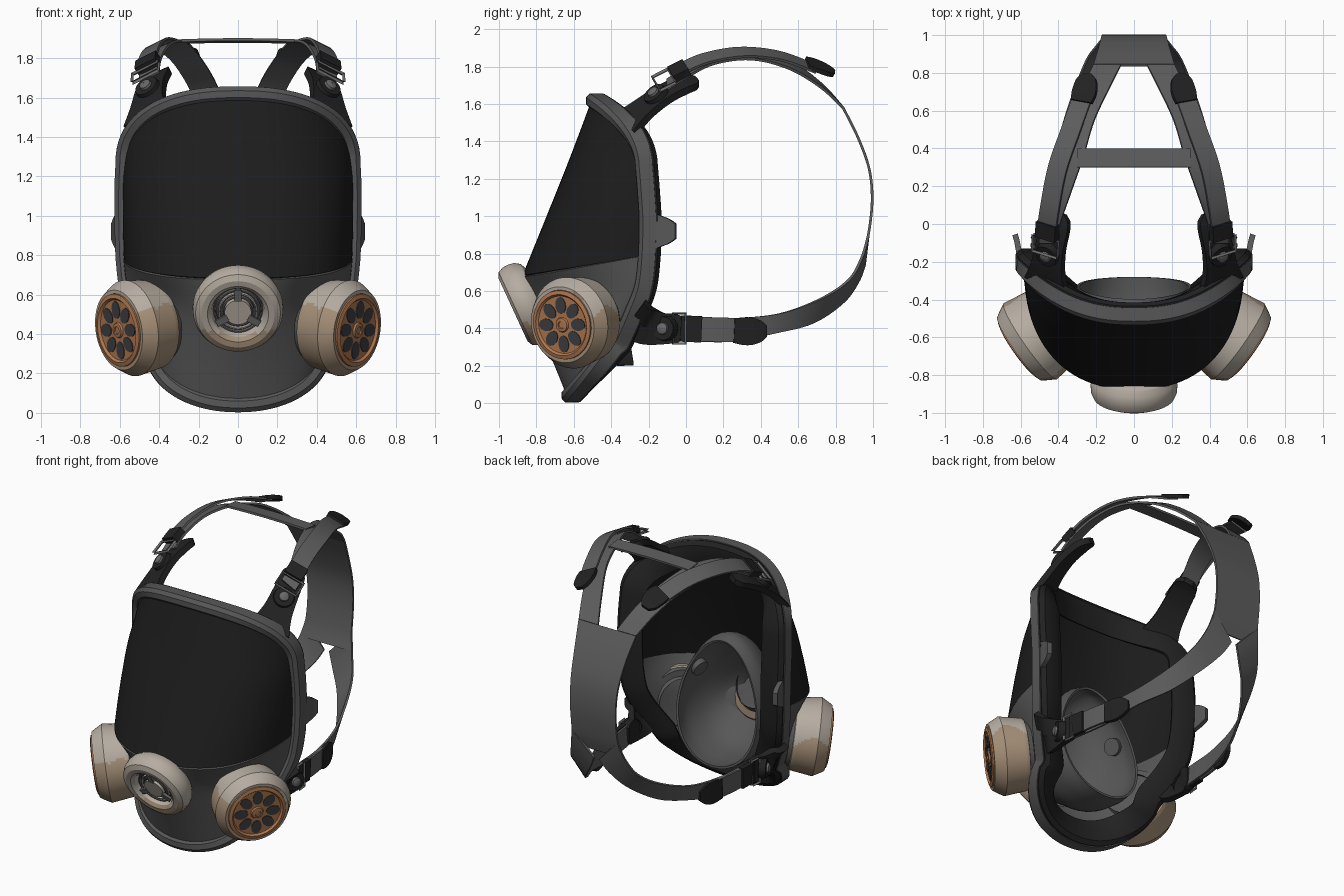
import bpy, math
from mathutils import Vector, Matrix

if "Cube" in bpy.data.objects:
    bpy.data.objects.remove(bpy.data.objects["Cube"], do_unlink=True)


def material(name, r, g, b):
    m = bpy.data.materials.new(name)
    m.use_nodes = True
    m.diffuse_color = (r, g, b, 1)
    bsdf = m.node_tree.nodes["Principled BSDF"]
    bsdf.inputs["Base Color"].default_value = (r, g, b, 1)
    bsdf.inputs["Roughness"].default_value = 0.6
    return m


VISOR = material("visor black", .012, .012, .012)
BLACK = material("black rubber", .016, .016, .016)
GREY = material("grey rubber", .095, .095, .095)
STRAP = material("strap grey", .11, .11, .11)
METAL = material("dark metal", .14, .14, .14)
CREAM = material("cream paint", .47, .42, .36)
TAN = material("worn tan", .38, .28, .19)
ORANGE = material("orange grille", .44, .19, .08)
HOLE = material("dark opening", .05, .05, .055)


def smooth(pts, n=6):
    """Catmull-Rom interpolation of tuples of any length."""
    out = []
    for i in range(len(pts) - 1):
        a, b, c, d = (pts[max(i - 1, 0)], pts[i], pts[i + 1], pts[min(i + 2, len(pts) - 1)])
        for j in range(n):
            t = j / n
            out.append(tuple(q + .5 * t * (r - p + t * (2 * p - 5 * q + 4 * r - s + t * (3 * (q - r) + s - p)))
                             for p, q, r, s in zip(a, b, c, d)))
    return out + [tuple(pts[-1])]


def grid(name, rows, mats, wrap_u=False, wrap_v=False, mirror=False, thick=0, wire=0, rule=None):
    """Skin a grid of points, with optional thickness and mirrored copy."""
    nu, nv = len(rows), len(rows[0])
    faces = [(i * nv + j, i * nv + (j + 1) % nv, (i + 1) % nu * nv + (j + 1) % nv, (i + 1) % nu * nv + j)
             for i in range(nu if wrap_u else nu - 1) for j in range(nv if wrap_v else nv - 1)]
    me = bpy.data.meshes.new(name)
    me.from_pydata([tuple(p) for r in rows for p in r], [], faces)
    me.validate()
    ob = bpy.data.objects.new(name, me)
    bpy.context.collection.objects.link(ob)
    for m in mats:
        me.materials.append(m)
    if rule:
        for f in me.polygons:
            f.material_index = rule(f.center)
    bpy.ops.object.select_all(action='DESELECT')
    ob.select_set(True)
    bpy.context.view_layer.objects.active = ob
    bpy.ops.object.mode_set(mode='EDIT')
    bpy.ops.mesh.select_all(action='SELECT')
    bpy.ops.mesh.normals_make_consistent(inside=False)
    bpy.ops.object.mode_set(mode='OBJECT')
    if thick:
        s = ob.modifiers.new("thickness", 'SOLIDIFY')
        s.thickness, s.offset = thick, 0
    if wire:
        ob.modifiers.new("frame", 'WIREFRAME').thickness = wire
    if mirror:
        ob.modifiers.new("mirror", 'MIRROR').use_mirror_merge = False
    bpy.ops.object.convert(target='MESH')
    bpy.ops.object.shade_smooth_by_angle(angle=math.radians(28))
    return ob


def frame(origin, axis):
    return Matrix.Translation(origin) @ Vector(axis).to_track_quat('Z', 'Y').to_matrix().to_4x4()


def revolve(name, profile, m, mats, seg=48, mirror=False, rule=None):
    """Turn (radius, height) pairs round the local z of matrix m."""
    rows = [[m @ Vector((max(r, .0005) * math.cos(2 * math.pi * k / seg), max(r, .0005) * math.sin(2 * math.pi * k / seg), h))
             for k in range(seg)] for r, h in profile]
    return grid(name, rows, mats, wrap_v=True, mirror=mirror, rule=rule)


def disc(r, h, t):
    return [(0, h), (r, h), (r, h + t), (0, h + t)]


def ribbon(name, pts, mat, thick=.018, k=1, n=6, wire=0, lift=0):
    """Mirrored band along (x, y, z, width) points, facing away from the head."""
    pts = smooth(pts, n)
    rows = []
    for i, p in enumerate(pts):
        c = Vector(p[:3])
        t = Vector(pts[min(i + 1, len(pts) - 1)][:3]) - Vector(pts[max(i - 1, 0)][:3])
        out = Vector((c.x, c.y - .35, k * (c.z - 1.1))).normalized()
        side = t.cross(out).normalized() * p[3] / 2
        c += out * lift
        rows.append([c - side, c + side] if wire else [c - side, c, c + side])
    return grid(name, rows, [mat], mirror=True, thick=0 if wire else thick, wire=wire)


def band(name, edges, mat):
    """Mirrored strap between an outer and an inner edge, six numbers a step."""
    grid(name, [[p[:3], p[3:]] for p in smooth(edges)], [mat], mirror=True, thick=.014)


# Face shell sections: centre z, side z, half width, side y, centre y, roundness, depth power
SECTIONS = [(1.605, 1.26, .57, -.235, -.50, .84, 2.1), (1.3, 1.14, .575, -.225, -.615, .84, 1.2),
            (1.0, .97, .575, -.215, -.735, .84, 1), (.68, .79, .57, -.22, -.865, .86, 1),
            (.5, .63, .55, -.24, -.82, 1.2, 1), (.25, .48, .50, -.30, -.71, 1.1, 1),
            (.055, .33, .42, -.37, -.63, .95, 1)]


def section(s, seg=48):
    zc, zs, w, ys, yc, e, q = s
    row = []
    for i in range(seg + 1):
        a = math.pi * (i / seg - .5)
        c = abs(math.cos(a)) ** e if 0 < i < seg else 0
        row.append(Vector((math.copysign(w * abs(math.sin(a)) ** e, a), ys + (yc - ys) * c ** q, zs + (zc - zs) * c)))
    return row


visor = [section(s) for s in smooth(SECTIONS[:4])]
lower = [section(s) for s in smooth(SECTIONS[3:])]
grid("visor", visor, [VISOR], thick=.02)
grid("lower_face", lower, [GREY], thick=.025)

# Rim and inner seal swept round the shell edge
edge = (visor + lower[1:])[1:-1]
loop = visor[0] + [r[-1] for r in edge] + lower[-1][::-1] + [r[0] for r in edge[::-1]]


def sweep(name, profile, mat):
    rows = []
    for i, p in enumerate(loop):
        t = (loop[(i + 1) % len(loop)] - loop[i - 1]).normalized()
        o = t.cross(Vector((0, 1, 0))).normalized()
        b = o.cross(t)
        rows.append([p + o * u + b * v for u, v in profile])
    grid(name, rows, [mat], wrap_u=True, wrap_v=True)


sweep("face_rim", [(-.02, -.02), (-.005, -.035), (.03, -.035), (.052, -.015), (.052, .055), (0, .06), (-.02, .04)], GREY)
sweep("face_seal", [(.042, .04), (.048, .065), (.02, .085), (-.06, .085), (-.13, .05), (-.12, .03), (-.06, .06), (0, .04)], BLACK)
ribbon("rim_ear", [(.59, -.22, .92, .24), (.61, -.14, .92, .17), (.62, -.09, .92, .13), (.63, -.055, .92, .08)], GREY, .03, 0)

# Inner nose cup, open at the back and leaning forward at the top
cup = smooth([(-.80, .52, .13, .13), (-.72, .55, .21, .20), (-.56, .60, .28, .36), (-.40, .62, .31, .41), (-.28, .61, .29, .40)])
rings = []
for y, z, rx, rz in cup:
    turns = [(math.cos(a * math.pi / 20), math.sin(a * math.pi / 20)) for a in range(40)]
    rings.append([(rx * c * (1 - .18 * s), y - .06 * (1 + s) * (y + .8) / .52, z + rz * s) for c, s in turns])
grid("nose_cup", rings, [GREY], wrap_v=True, thick=.015)
revolve("cup_valve", disc(.055, -.025, .045), frame((.255, -.5, .74), (.9, -.25, .4)), [GREY], 32, True)


# Side filters
def worn(level):
    return lambda c: int(c.z < level + .05 * math.sin(17 * c.y + 9 * abs(c.x)) + .03 * math.sin(41 * c.y))


F = frame((.605, -.66, .42), (.81, -.57, -.14))
body = [(.2, -.225), (.22, -.22)] + [(.226 + .0025 * i, -.21 + .0175 * i) for i in range(9)]
body += [(.232, -.045), (.218, -.02), (.205, 0), (.187, 0), (.182, -.03), (0, -.03)]
revolve("filter_body", body, F, [CREAM, TAN], 96, True, worn(.54))
revolve("filter_neck", [(.21, -.222), (.2, -.25), (.16, -.25), (.15, -.28)], F, [GREY], 40, True)
revolve("filter_grille", [(.186, -.03), (.186, .008), (.165, .014), (.155, .002), (0, .002)], F, [ORANGE], 48, True)
revolve("grille_hub", [(.042, 0), (.036, .012), (.02, .014), (.018, .008), (0, .008)], F, [ORANGE], 24, True)
for i in range(8):
    spoke = F @ Matrix.Rotation(i * math.pi / 4, 4, 'Z') @ Matrix.Translation((.104, 0, 0)) @ Matrix.Diagonal((1.25, .92, 1, 1))
    revolve("grille_opening", disc(.036, .002, .004), spoke, [HOLE], 20, True)

# Front exhale valve
V = frame((0, -.925, .5), (0, -.91, -.42))
shell = [(.16, -.16), (.205, -.14), (.224, -.11), (.23, -.08), (.228, -.045), (.215, -.015),
         (.185, 0), (.155, -.002), (.135, -.02), (.125, -.06)]
revolve("valve_cover", shell, V, [CREAM, TAN], 96, rule=worn(.43))
revolve("valve_well", disc(.13, -.062, .006), V, [HOLE], 40)
for r, mat in ((.118, METAL), (.1, CREAM), (.082, METAL)):
    revolve("valve_ring", [(r, -.056), (r, -.035), (r - .007, -.035), (r - .007, -.056)], V, [mat], 40)
revolve("valve_centre", disc(.068, -.056, .035), V, [CREAM], 32)
for i in range(3):
    arm = V @ Matrix.Rotation(math.radians(90 + 120 * i), 4, 'Z')
    grid("valve_spoke", [[arm @ Vector((x, y, -.025)) for y in (-.018, .018)] for x in (.06, .125)], [METAL], thick=.015)
revolve("valve_neck", [(.16, -.15), (.14, -.2)], V, [GREY], 40)

# Harness: rear panel, crossbar, upper and lower straps
panel = smooth([(.84, 1.58, .215), (.92, 1.42, .19), (.98, 1.25, .175), (.995, 1.08, .17), (.975, .9, .172), (.945, .79, .192)])
grid("rear_panel", [[(x * w, y, z) for x in (-1, -.5, 0, .5, 1)] for y, z, w in panel], [STRAP], thick=.014)
grid("crossbar", [[(x, y, z + .01 * math.cos(x * 4)) for y, z in ((.3, 1.885), (.4, 1.875))]
                  for x in (-.3, -.15, 0, .15, .3)], [STRAP], thick=.014)
band("upper_strap", [(.215, .84, 1.58, .07, .84, 1.58), (.27, .72, 1.69, .13, .72, 1.71), (.34, .55, 1.79, .21, .55, 1.83),
                     (.41, .35, 1.84, .27, .35, 1.885), (.46, .15, 1.815, .34, .15, 1.875),
                     (.495, 0, 1.74, .39, 0, 1.80), (.50, -.1, 1.68, .40, -.1, 1.73)], STRAP)
ribbon("upper_strap_tail", [(.455, -.04, 1.76, .11), (.435, .1, 1.825, .11), (.395, .3, 1.86, .11),
                            (.325, .5, 1.84, .11), (.26, .68, 1.775, .11)], STRAP, .014, lift=.018)
ribbon("upper_strap_tip", [(.27, .64, 1.80, .12), (.255, .69, 1.785, .135), (.245, .75, 1.76, .11), (.24, .78, 1.745, .05)], BLACK, .025, lift=.022)
band("lower_strap", [(.172, .975, .9, .02, .955, .74), (.2, .94, .78, .07, .92, .65), (.25, .87, .66, .16, .84, .54),
                     (.31, .72, .56, .27, .68, .43), (.38, .5, .48, .37, .48, .375), (.43, .25, .455, .42, .25, .33),
                     (.455, .05, .46, .445, .05, .33), (.465, -.04, .465, .455, -.04, .335)], STRAP)
ribbon("lower_strap_tail", [(.46, -.02, .4, .13), (.45, .14, .395, .13), (.42, .3, .39, .13)], STRAP, .014, 0, lift=.016)
ribbon("lower_strap_tip", [(.428, .26, .388, .13), (.412, .33, .385, .15), (.395, .39, .385, .12), (.382, .425, .385, .06)], BLACK, .025, 0, lift=.018)

# Seal lobes, strap keepers, buckles and studs
ribbon("upper_lobe", [(.46, -.32, 1.49, .26), (.455, -.23, 1.57, .19), (.44, -.12, 1.65, .165),
                      (.415, -.02, 1.70, .155), (.40, .03, 1.715, .13), (.39, .06, 1.72, .06)], BLACK, .04)
ribbon("lower_lobe", [(.515, -.29, .46, .28), (.5, -.22, .42, .22), (.485, -.13, .4, .17),
                      (.47, -.05, .4, .15), (.46, -.01, .4, .1)], BLACK, .04, 0)
ribbon("upper_keeper", [(.455, -.07, 1.745, .12), (.45, .01, 1.785, .12)], BLACK, .045, lift=.015)
ribbon("lower_keeper", [(.47, -.02, .4, .14), (.46, .09, .395, .14)], BLACK, .03, 0, lift=.014)
ribbon("upper_buckle", [(.46, -.15, 1.69, .16), (.455, -.06, 1.735, .16)], METAL, n=1, wire=.02, lift=.025)
ribbon("lower_buckle", [(.48, -.055, .4, .17), (.47, .02, .4, .17)], METAL, k=0, n=1, wire=.02, lift=.03)
for name, at, axis in (("upper", (.455, -.16, 1.645), (.46, -.5, .6)), ("lower", (.5, -.115, .4), (.9, -.4, 0))):
    S = frame(at, axis)
    revolve(name + "_stud_base", [(.07, -.02), (.062, .025), (0, .025)], S, [BLACK], 28, True)
    revolve(name + "_stud", [(.034, .02), (.03, .038), (.015, .045), (0, .046)], S, [METAL], 20, True)
